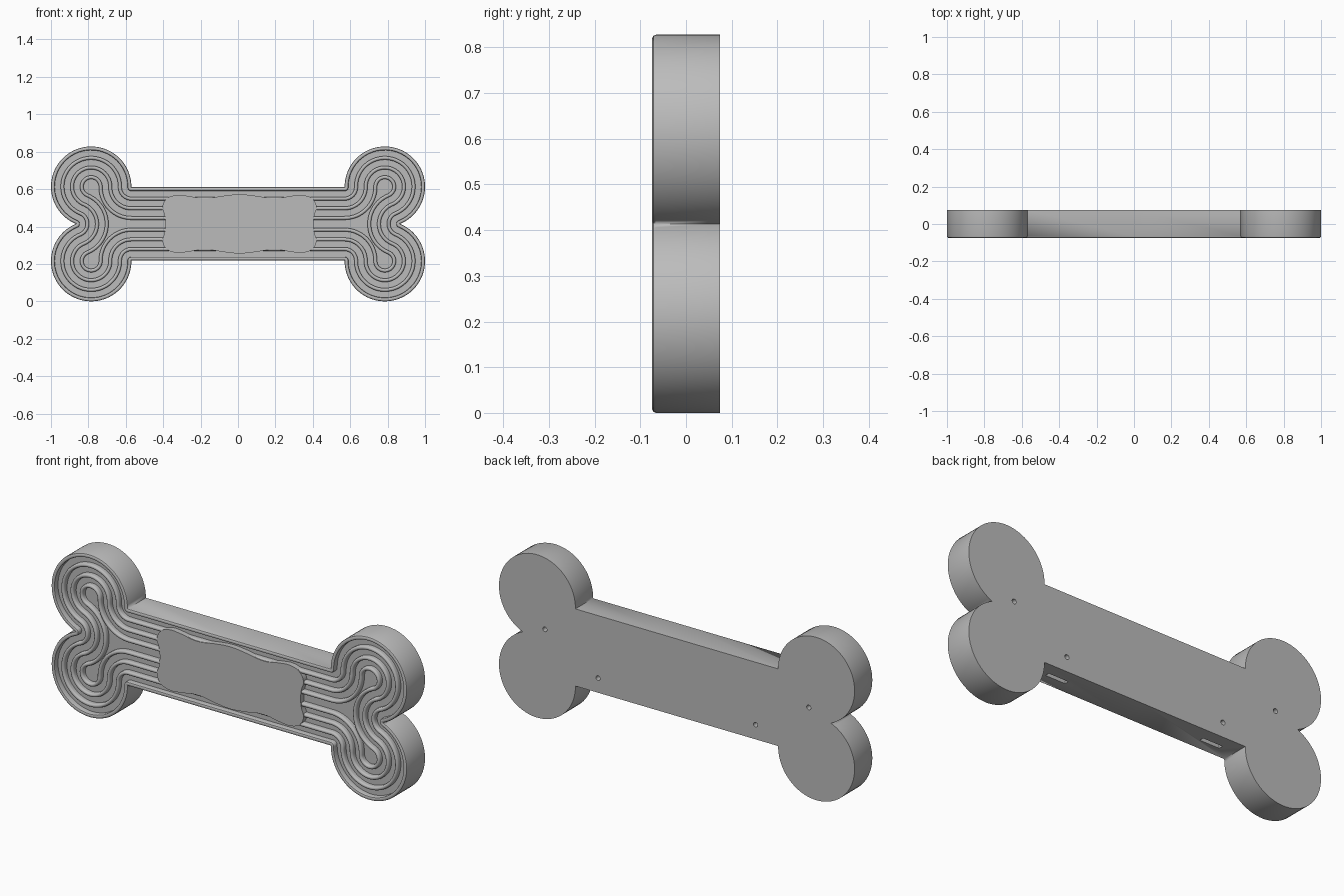
import bpy, bmesh
from math import sin, cos, pi, atan2, radians
from mathutils import Vector, Matrix

if "Cube" in bpy.data.objects:
    bpy.data.objects.remove(bpy.data.objects["Cube"])

MID_Z = 0.414
HALF_DEPTH = 0.074
FLOOR = -0.046
LOBE, LOBE_R = Vector((0.785, 0.199)), 0.215
CORNER = Vector((0.57, 0.196))
NOTCH = Vector((LOBE.x + (LOBE_R**2 - LOBE.y**2) ** 0.5, 0))

grey = bpy.data.materials.new("light_grey")
grey.use_nodes = True
grey.diffuse_color = (0.5, 0.5, 0.5, 1)
grey.node_tree.nodes["Principled BSDF"].inputs["Base Color"].default_value = grey.diffuse_color


def arc(centre, radius, start, end, count):
    return [centre + radius * Vector((cos(a), sin(a)))
            for a in (start + (end - start) * i / count for i in range(count + 1))]


def mirror_quarter(quarter):
    """Turn a quarter outline, from the z axis to the x axis, into a closed loop."""
    right = quarter + [Vector((p.x, -p.y)) for p in reversed(quarter[:-1])]
    return right + [Vector((-p.x, p.y)) for p in reversed(right[1:-1])]


def bone_outline(d):
    """Bone outline moved inward by d, always with the same number of points."""
    to_lobe = LOBE - CORNER
    to_notch = NOTCH - LOBE
    lobe_start = atan2(to_lobe.y, to_lobe.x) + pi
    lobe_end = atan2(to_notch.y, to_notch.x)
    quarter = [Vector((0, CORNER.y - d))]
    quarter += arc(CORNER, d, -pi / 2, lobe_start - pi, 16)
    quarter += arc(LOBE, LOBE_R - d, lobe_start, lobe_end, 48)[1:]
    quarter += arc(NOTCH, d, lobe_end + pi, pi, 12)[1:]
    return mirror_quarter(quarter)


def finish(obj, name):
    obj.name = name
    obj.data.materials.clear()
    obj.data.materials.append(grey)
    bpy.ops.object.select_all(action="DESELECT")
    obj.select_set(True)
    bpy.context.view_layer.objects.active = obj
    bpy.ops.object.shade_smooth_by_angle(angle=radians(35))


def new_object(bm, name):
    bmesh.ops.recalc_face_normals(bm, faces=bm.faces)
    mesh = bpy.data.meshes.new(name)
    bm.to_mesh(mesh)
    bm.free()
    obj = bpy.data.objects.new(name, mesh)
    bpy.context.collection.objects.link(obj)
    return obj


# Cross-section from the back edge, over the rim and rails, to the inner floor
section = [(0, HALF_DEPTH), (0, -0.066), (0.002, -0.071), (0.007, -HALF_DEPTH),
           (0.014, -HALF_DEPTH), (0.018, -0.072), (0.02, -0.067), (0.02, FLOOR)]
for k in range(1, 4):
    inner = 0.0517 * k
    section.append((inner, FLOOR))
    for i in range(7):
        a = pi - pi * i / 6
        section.append((inner + 0.0095 * (1 + cos(a)), -0.0615 - 0.0095 * sin(a)))
    section.append((inner + 0.019, FLOOR))

# Bone body
bm = bmesh.new()
rings = [[bm.verts.new((p.x, y, MID_Z + p.y)) for p in bone_outline(d)] for d, y in section]
for a, b in zip(rings, rings[1:]):
    for i in range(len(a)):
        j = (i + 1) % len(a)
        bm.faces.new((a[i], a[j], b[j], b[i]))
bm.faces.new(rings[0])
bm.faces.new(rings[-1])
bmesh.ops.remove_doubles(bm, verts=bm.verts, dist=0.0002)
body = new_object(bm, "bone_body")

# Screw holes in the back and hanging slots in the underside
bm = bmesh.new()
for side in (-1, 1):
    for x, z in ((0.742, 0.46), (0.443, 0.292)):
        place = Matrix.Translation((side * x, HALF_DEPTH, z)) @ Matrix.Rotation(pi / 2, 4, "X")
        bmesh.ops.create_cone(bm, cap_ends=True, segments=20, radius1=0.012,
                              radius2=0.012, depth=0.1, matrix=place)
    bmesh.ops.create_cube(bm, size=1, matrix=Matrix.Translation((side * 0.438, 0, MID_Z - CORNER.y))
                          @ Matrix.Diagonal((0.11, 0.022, 0.08, 1)))
cutter = new_object(bm, "hole_cutter")
cutter.hide_render = True
cut = body.modifiers.new("holes", "BOOLEAN")
cut.operation, cut.solver, cut.object = "DIFFERENCE", "EXACT", cutter
bpy.context.view_layer.objects.active = body
bpy.ops.object.modifier_apply(modifier=cut.name)
bpy.data.objects.remove(cutter)
finish(body, "bone_body")

# Wavy name plate
edge = [(0, 0.158), (0.08, 0.151), (0.19, 0.136), (0.28, 0.15), (0.345, 0.153),
        (0.392, 0.132), (0.412, 0.09), (0.4, 0.045), (0.396, 0)]
curve = bpy.data.curves.new("name_plate", "CURVE")
curve.dimensions, curve.fill_mode = "2D", "BOTH"
curve.extrude = 0.016
curve.resolution_u = 6
loop = mirror_quarter([Vector(p) for p in edge])
spline = curve.splines.new("BEZIER")
spline.bezier_points.add(len(loop) - 1)
spline.use_cyclic_u = True
for point, p in zip(spline.bezier_points, loop):
    point.co = (p.x, p.y, 0)
    point.handle_left_type = point.handle_right_type = "AUTO"
plate = bpy.data.objects.new("name_plate", curve)
bpy.context.collection.objects.link(plate)
plate.location = (0.008, -HALF_DEPTH + 0.016, MID_Z)
plate.rotation_euler.x = pi / 2
bpy.ops.object.select_all(action="DESELECT")
plate.select_set(True)
bpy.context.view_layer.objects.active = plate
bpy.ops.object.convert(target="MESH")
finish(bpy.context.object, "name_plate")
